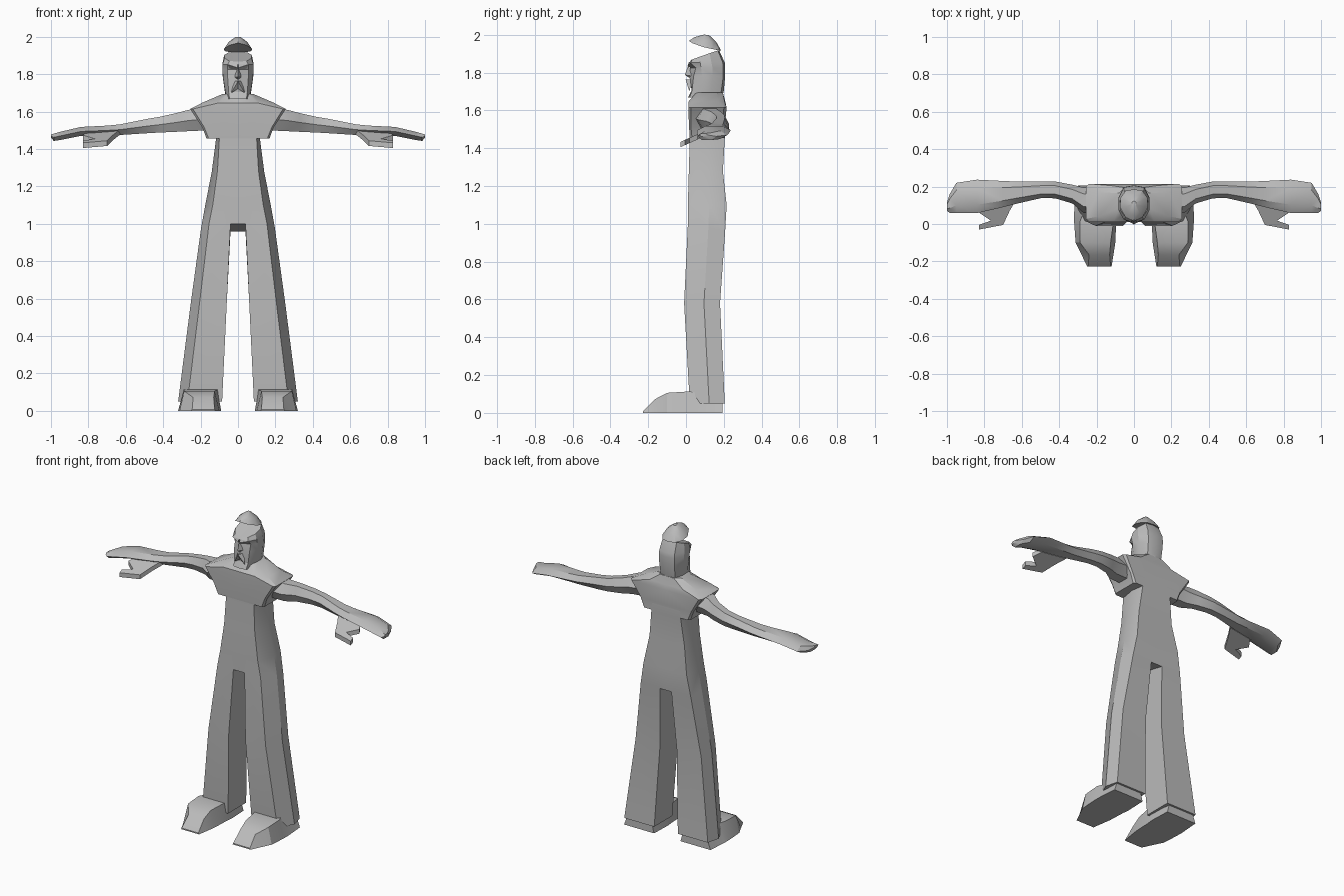
import bpy, bmesh

grey = bpy.data.materials.new("plain_grey")
grey.diffuse_color = (0.5, 0.5, 0.5, 1)


def finish(name, bm, mirror=True, angle=30):
    """Mirror across x, weld the seam and make the object."""
    if mirror:
        copy = bmesh.ops.duplicate(bm, geom=bm.verts[:] + bm.edges[:] + bm.faces[:])
        for v in copy["geom"]:
            if isinstance(v, bmesh.types.BMVert):
                v.co.x *= -1
    bmesh.ops.remove_doubles(bm, verts=bm.verts[:], dist=0.0005)
    bmesh.ops.recalc_face_normals(bm, faces=bm.faces[:])
    me = bpy.data.meshes.new(name)
    bm.to_mesh(me)
    bm.free()
    me.materials.append(grey)
    ob = bpy.data.objects.new(name, me)
    bpy.context.collection.objects.link(ob)
    bpy.ops.object.select_all(action='DESELECT')
    bpy.context.view_layer.objects.active = ob
    ob.select_set(True)
    bpy.ops.object.shade_smooth_by_angle(angle=angle * 3.14159 / 180)
    return ob


def skin(bm, rows, closed=False):
    """Quads between consecutive rows of vertices."""
    n = len(rows[0])
    for a, b in zip(rows, rows[1:]):
        for i in range(n if closed else n - 1):
            j = (i + 1) % n
            bm.faces.new((a[i], a[j], b[j], b[i]))


def loft(name, rows, closed=False, caps=True, angle=30):
    bm = bmesh.new()
    rows = [[bm.verts.new(p) for p in r] for r in rows]
    skin(bm, rows, closed)
    if caps:
        bm.faces.new(rows[0])
        bm.faces.new(rows[-1])
    return finish(name, bm, angle=angle)


# Trousers: half trunk that splits into one leg, mirrored
def trouser_row(zf, zb, f, b, inner, xf, xs, xb):
    m = (f + b) / 2 + 0.01
    return [(inner, f, zf), (xf, f, zf), (xs, m, (zf + zb) / 2),
            (xb, b, zb), (inner, b, zb)]


trunk = [(1.50, 1.50, .02, .205, .04, .10, .115, .10),
         (1.45, 1.45, .02, .205, .04, .10, .118, .105),
         (1.28, 1.28, .015, .195, .04, .11, .14, .125),
         (1.10, 1.10, .01, .215, .04, .135, .175, .155),
         (1.00, .96, .01, .207, .04, .155, .197, .18)]
leg = [(.58, .58, -.01, .18, .06, .205, .252, .235),
       (.05, .05, .02, .205, .085, .27, .32, .30)]
bm = bmesh.new()
rows = [[bm.verts.new(p) for p in trouser_row(*r)] for r in trunk]
full = []
for r in rows:
    mid = [bm.verts.new((0, v.co.y, v.co.z)) for v in (r[0], r[-1])]
    full.append([mid[0]] + r + [mid[1]])
skin(bm, full)
bm.faces.new(full[0])
top = full[-1]
bm.faces.new((top[0], top[1], top[5], top[6]))       # crotch
legs = [rows[-1]] + [[bm.verts.new(p) for p in trouser_row(*r)] for r in leg]
skin(bm, legs, closed=True)
bm.faces.new(legs[-1])
finish("trousers", bm)


# Shirt with short flared shoulders
def shirt_row(z, x, f, b, cut):
    return [(0, f, z), (x - cut, f, z), (x, f + cut, z),
            (x, b - cut, z), (x - cut, b, z), (0, b, z)]


loft("shirt", [shirt_row(1.455, .168, .02, .205, .012),
               shirt_row(1.515, .19, .016, .205, .01),
               shirt_row(1.614, .256, .012, .215, .015),
               [(0, .012, 1.645), (.11, .012, 1.645), (.19, .04, 1.648),
                (.19, .17, 1.648), (.12, .205, 1.645), (0, .208, 1.645)],
               shirt_row(1.695, .08, .055, .195, .03)])
loft("neck", [shirt_row(1.68, .055, .065, .18, .02),
              shirt_row(1.75, .05, .07, .17, .02)])


# Arms and flat palms: six-sided rings along x
def arm_ring(x, y0, y1, z0, z1):
    m, zm, q = (y0 + y1) / 2, (z0 + z1) / 2, (y1 - y0) * .25
    return [(x, y0, zm), (x, m - q, z1), (x, m + q, z1),
            (x, y1, zm), (x, m + q, z0), (x, m - q, z0)]


loft("arms", [arm_ring(*r) for r in (
    (.16, .045, .19, 1.50, 1.625), (.27, .06, .195, 1.495, 1.608),
    (.33, .11, .21, 1.492, 1.592), (.42, .137, .227, 1.488, 1.572),
    (.49, .14, .227, 1.484, 1.56), (.63, .108, .227, 1.475, 1.532),
    (.70, .09, .23, 1.474, 1.525), (.84, .058, .237, 1.47, 1.518),
    (.95, .06, .22, 1.448, 1.492), (.985, .06, .16, 1.443, 1.482),
    (1.0, .07, .115, 1.462, 1.478))], closed=True)

# Thumbs with a hooked tip, dropping towards the front
thumb = [(.63, .13), (.665, .07), (.70, -.005), (.83, -.03), (.83, -.005),
         (.765, .018), (.83, .062), (.80, .11)]
loft("thumbs", [[(x, y, 1.405 + t + (y + .03) * .45) for x, y in thumb]
                for t in (0, .028)], closed=True)


# Shoes: four-sided rings along y (bottom inner/outer, top inner/outer, height)
def shoe_ring(y, bi, bo, ti, to, h):
    return [(bi, y, 0), (bo, y, 0), (to, y, h), (ti, y, h)]


loft("shoes", [shoe_ring(*r) for r in (
    (-.228, .12, .25, .125, .245, .008), (-.165, .11, .28, .13, .24, .072),
    (-.10, .10, .312, .125, .288, .106), (.01, .095, .32, .11, .29, .113),
    (.06, .09, .32, .11, .27, .11), (.192, .095, .31, .11, .29, .055))],
    closed=True)

# Head: half rings from the slanted crown down to the beard
def head_row(z, *pts):
    return [(x, y, z) for x, y in pts]


loft("head", [
    [(0, .03, 1.868), (.045, .035, 1.87), (.072, .075, 1.885),
     (.074, .125, 1.902), (.05, .168, 1.917), (0, .175, 1.918)],
    head_row(1.852, (0, .016), (.056, .024), (.083, .075), (.084, .135), (.055, .195), (0, .205)),
    head_row(1.825, (0, .022), (.056, .052), (.083, .08), (.084, .14), (.056, .197), (0, .207)),
    head_row(1.78, (0, .018), (.055, .04), (.08, .085), (.081, .14), (.055, .197), (0, .207)),
    head_row(1.705, (0, .03), (.05, .032), (.068, .08), (.07, .135), (.052, .187), (0, .2)),
    head_row(1.668, (0, .01), (.045, .018), (.062, .07), (.064, .13), (.05, .18), (0, .192))],
    angle=25)


# Nose, moustache and brow wedges: fans mirrored about x
def wedge(name, pts, faces):
    bm = bmesh.new()
    v = [bm.verts.new(p) for p in pts]
    for f in faces:
        bm.faces.new([v[i] for i in f])
    finish(name, bm, angle=10)


wedge("nose", [(0, .012, 1.84), (0, -.006, 1.787), (.02, .03, 1.782), (0, .03, 1.765)],
      [(0, 1, 2), (1, 3, 2)])
wedge("moustache", [(0, -.002, 1.762), (.036, .018, 1.70), (0, .022, 1.722), (.022, .035, 1.765)],
      [(0, 1, 2), (0, 3, 1)])
wedge("brows", [(.004, .008, 1.835), (.056, .024, 1.852), (.004, .016, 1.856), (.05, .055, 1.825),
                (.004, .03, 1.822)], [(0, 1, 2), (0, 4, 3, 1)])

# Cap tilted up at the front, clear of the forehead
loft("cap", [
    [(0, .015, 1.967), (.045, .035, 1.955), (.075, .09, 1.935),
     (.072, .14, 1.924), (.045, .178, 1.918), (0, .186, 1.916)],
    [(0, .045, 1.987), (.03, .06, 1.983), (.05, .095, 1.972),
     (.048, .13, 1.966), (.03, .152, 1.962), (0, .16, 1.962)],
    [(0, .092, 2.0), (.008, .095, 2.0), (.012, .103, 2.0),
     (.012, .112, 1.999), (.008, .12, 1.998), (0, .122, 1.998)]])
